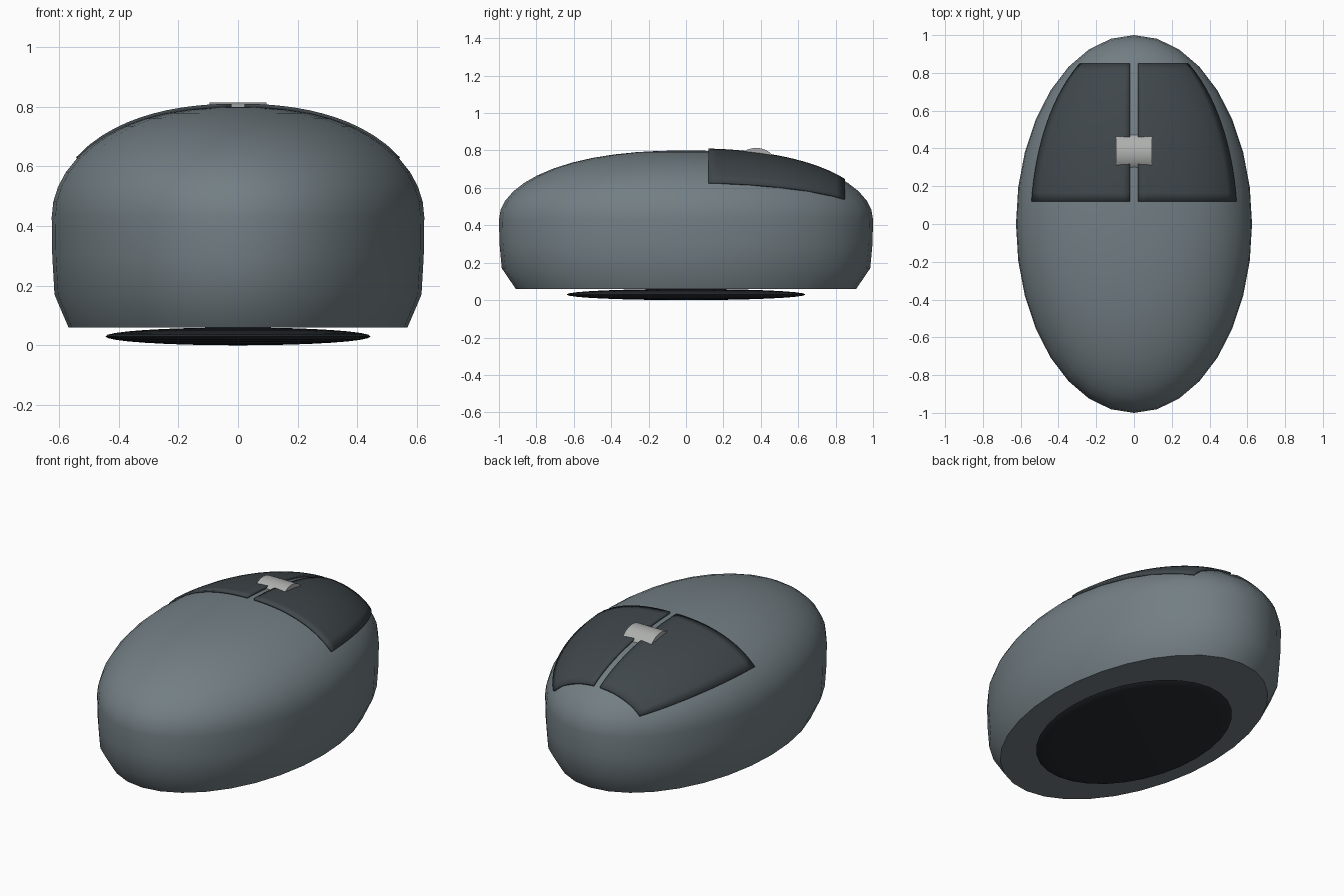
import bpy, bmesh
from math import sin, cos, pi, sqrt, radians

if "Cube" in bpy.data.objects:
    bpy.data.objects.remove(bpy.data.objects["Cube"])

RX, RY, SEG = 0.625, 1.0, 32


def paint(obj, name, rgb):
    mat = bpy.data.materials.new(name)
    mat.diffuse_color = (*rgb, 1)
    mat.use_nodes = True
    mat.node_tree.nodes["Principled BSDF"].inputs["Base Color"].default_value = mat.diffuse_color
    obj.data.materials.append(mat)
    return mat


def smooth(obj, angle):
    bpy.ops.object.select_all(action='DESELECT')
    obj.select_set(True)
    bpy.context.view_layer.objects.active = obj
    bpy.ops.object.shade_smooth_by_angle(angle=radians(angle))


def new_object(name, bm):
    bmesh.ops.recalc_face_normals(bm, faces=bm.faces)
    mesh = bpy.data.meshes.new(name)
    bm.to_mesh(mesh)
    bm.free()
    obj = bpy.data.objects.new(name, mesh)
    bpy.context.collection.objects.link(obj)
    return obj


def dome_z(s):
    # height of the shell at a fraction s of its outline
    return 0.43 + 0.37 * sqrt(max(0, 1 - s ** 2.3))


# Shell: stacked elliptical rings closed by a dome
profile = [(0.91, 0.06), (0.985, 0.17), (0.997, 0.3)]
profile += [(s, dome_z(s)) for s in (cos(pi / 2 * i / 12) for i in range(12))]
bm = bmesh.new()
rings = [[bm.verts.new((RX * s * sin(2 * pi * k / SEG), RY * s * cos(2 * pi * k / SEG), z))
          for k in range(SEG)] for s, z in profile]
for a, b in zip(rings, rings[1:]):
    for k in range(SEG):
        n = (k + 1) % SEG
        bm.faces.new((a[k], a[n], b[n], b[k]))
top = bm.verts.new((0, 0, 0.8))
for k in range(SEG):
    bm.faces.new((rings[-1][k], rings[-1][(k + 1) % SEG], top))
bm.faces.new(rings[0])
shell = new_object("shell", bm)
paint(shell, "shell_grey", (0.17, 0.21, 0.23))
smooth(shell, 45)

# Buttons: thin plates following the dome, one each side of the centre gap
button_mat = bpy.data.materials.new("button_dark")
button_mat.diffuse_color = (0.05, 0.062, 0.07, 1)
button_mat.use_nodes = True
button_mat.node_tree.nodes["Principled BSDF"].inputs["Base Color"].default_value = button_mat.diffuse_color
NX, NY = 12, 16
for side, label in ((-1, "left"), (1, "right")):
    bm = bmesh.new()
    grid = []
    for j in range(NY + 1):
        y = 0.12 + 0.73 * j / NY
        edge = 0.875 * RX * sqrt(1 - y * y)
        row = []
        for i in range(NX + 1):
            x = 0.022 + (edge - 0.022) * i / NX
            s = sqrt((x / RX) ** 2 + y * y)
            row.append(bm.verts.new((side * x, y, dome_z(s) + 0.012)))
        grid.append(row)
    for j in range(NY):
        for i in range(NX):
            bm.faces.new((grid[j][i], grid[j][i + 1], grid[j + 1][i + 1], grid[j + 1][i]))
    for f in bm.faces:
        f.normal_update()
    button = new_object(label + "_button", bm)
    if button.data.polygons[0].normal.z < 0:
        button.data.flip_normals()
    button.data.materials.append(button_mat)
    smooth(button, 40)
    mod = button.modifiers.new("thickness", 'SOLIDIFY')
    mod.thickness, mod.offset = 0.012, -1

# Scroll wheel lying across the gap
bpy.ops.mesh.primitive_cylinder_add(vertices=32, radius=0.12, depth=0.19,
                                    location=(0, 0.375, 0.694), rotation=(0, pi / 2, 0))
wheel = bpy.context.object
wheel.name = "scroll_wheel"
paint(wheel, "wheel_light", (0.42, 0.43, 0.42))
smooth(wheel, 40)

# Base pad: flattened ellipsoid under the shell
bpy.ops.mesh.primitive_uv_sphere_add(segments=32, ring_count=16, radius=1, location=(0, 0, 0.03))
pad = bpy.context.object
pad.name = "base_pad"
pad.scale = (0.445, 0.64, 0.03)
bpy.ops.object.transform_apply(location=False, rotation=False, scale=True)
paint(pad, "pad_black", (0.02, 0.025, 0.028))
smooth(pad, 60)
